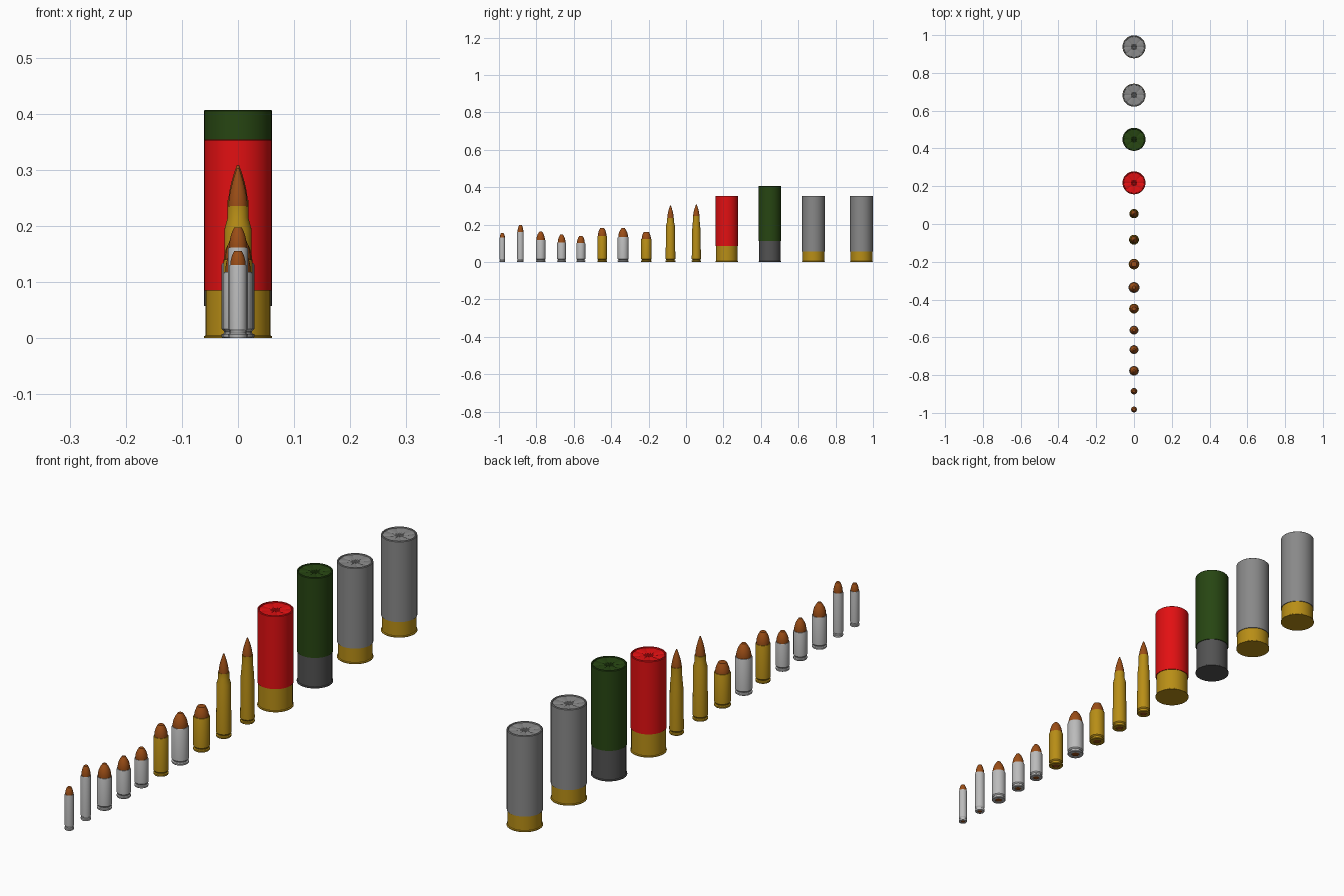
import bpy, bmesh
from math import sin, cos, pi, radians

cube = bpy.data.objects.get("Cube")
if cube:
    bpy.data.objects.remove(cube, do_unlink=True)


def material(name, r, g, b):
    m = bpy.data.materials.new(name)
    m.use_nodes = True
    m.diffuse_color = (r, g, b, 1)
    m.node_tree.nodes["Principled BSDF"].inputs["Base Color"].default_value = (r, g, b, 1)
    return m


SILVER = material("silver", 0.5, 0.5, 0.5)
BRASS = material("brass", 0.48, 0.27, 0.008)
COPPER = material("copper", 0.33, 0.075, 0.008)
RED = material("red plastic", 0.76, 0.005, 0.006)
GREEN = material("green plastic", 0.02, 0.06, 0.006)
GREY = material("grey plastic", 0.25, 0.25, 0.25)
STEEL = material("dark steel", 0.085, 0.085, 0.085)
SIDES = 32


def finish(bm, name, y, mat):
    bmesh.ops.recalc_face_normals(bm, faces=bm.faces)
    mesh = bpy.data.meshes.new(name)
    bm.to_mesh(mesh)
    bm.free()
    mesh.materials.append(mat)
    ob = bpy.data.objects.new(name, mesh)
    ob.location.y = y
    bpy.context.collection.objects.link(ob)
    bpy.ops.object.select_all(action="DESELECT")
    ob.select_set(True)
    bpy.context.view_layer.objects.active = ob
    bpy.ops.object.shade_smooth_by_angle(angle=radians(25))


def lathe(name, profile, y, mat):
    """Spin (radius, height) points about the vertical axis; radius 0 closes an end."""
    bm = bmesh.new()
    rings = []
    for r, z in profile:
        if r == 0:
            rings.append([bm.verts.new((0, 0, z))] * SIDES)
        else:
            rings.append([bm.verts.new((r * cos(2 * pi * i / SIDES), r * sin(2 * pi * i / SIDES), z))
                          for i in range(SIDES)])
    for a, b in zip(rings, rings[1:]):
        for i in range(SIDES):
            j = (i + 1) % SIDES
            corners = list(dict.fromkeys((a[i], a[j], b[j], b[i])))
            bm.faces.new(corners)
    finish(bm, name, y, mat)


def bullet(name, y, r, base, top, tip, power):
    """Curved nose from radius r down to a blunt tip."""
    steps = 8
    nose = [(tip + (r - tip) * (1 - (i / steps) ** power), base + (top - base) * i / steps)
            for i in range(steps + 1)]
    lathe(name, [(0, base - 0.02), (r, base - 0.02)] + nose + [(0, top + 0.0005)], y, COPPER)


def cartridge(name, y, r, case_top, top, tip, power, mat, neck=None):
    p = r * 0.5
    # case: primer pocket, rim, extractor groove, wall
    prof = [(0, 0.003), (p, 0.003), (p, 0), (r * 0.94, 0), (r, 0.002), (r, 0.007),
            (r * 0.86, 0.009), (r * 0.86, 0.012), (r, 0.016)]
    mouth = r * 0.96
    if neck:
        mouth, shoulder, neck_z = neck
        prof += [(r * 0.92, shoulder), (mouth, neck_z)]
    else:
        prof += [(r, case_top - 0.003)]
    prof += [(mouth, case_top), (mouth * 0.9, case_top), (mouth * 0.9, case_top - 0.01)]
    lathe(name + "_case", prof, y, mat)
    bullet(name + "_bullet", y, mouth * 0.92, case_top, top, tip, power)
    lathe(name + "_primer", [(0, 0.001), (p * 0.92, 0.001), (p * 0.92, 0.0035)], y, COPPER)


def crimp(name, y, r, z, mat):
    """Eight folded petals closing the end of a shell."""
    bm = bmesh.new()
    centre = bm.verts.new((0, 0, z - 0.006))
    rim, mid = [], []
    for i in range(SIDES):
        a = 2 * pi * i / SIDES
        fold = 0.003 if i % 4 == 0 else 0
        rim.append(bm.verts.new((r * cos(a), r * sin(a), z - 0.003 - fold * 0.4)))
        mid.append(bm.verts.new((r * 0.3 * cos(a), r * 0.3 * sin(a), z - 0.004 - fold)))
    for i in range(SIDES):
        j = (i + 1) % SIDES
        bm.faces.new((rim[i], rim[j], mid[j], mid[i]))
        bm.faces.new((mid[i], mid[j], centre))
    finish(bm, name, y, mat)


def shell(name, y, base_top, top, hull, metal):
    lathe(name + "_base", [(0, 0), (0.061, 0), (0.061, 0.003), (0.058, 0.005),
                           (0.058, base_top)], y, metal)
    lathe(name + "_hull", [(0.055, base_top), (0.0605, base_top), (0.0605, top - 0.002),
                           (0.0585, top), (0.055, top), (0.053, top - 0.006)], y, hull)
    crimp(name + "_crimp", y, 0.0545, top, hull)


# straight cases: name, y, radius, case top, overall top, tip radius, nose power, colour
for spec in [
    ("tiny_round", -0.982, 0.0155, 0.130, 0.155, 0.007, 2.0, SILVER),
    ("long_thin_round", -0.885, 0.0175, 0.162, 0.197, 0.007, 2.2, SILVER),
    ("wide_round", -0.777, 0.0255, 0.118, 0.164, 0.006, 2.2, SILVER),
    ("short_round", -0.665, 0.0235, 0.104, 0.148, 0.006, 2.2, SILVER),
    ("shortest_round", -0.562, 0.0235, 0.102, 0.140, 0.008, 2.2, SILVER),
    ("brass_round", -0.448, 0.0255, 0.140, 0.182, 0.010, 2.2, BRASS),
    ("stout_round", -0.336, 0.029, 0.134, 0.182, 0.008, 2.2, SILVER),
    ("blunt_round", -0.212, 0.028, 0.124, 0.160, 0.014, 1.8, BRASS),
]:
    cartridge(*spec)

# bottlenecked cases: last value is neck radius, shoulder height, neck height
cartridge("steep_rifle_round", -0.083, 0.026, 0.236, 0.303, 0.002, 1.6, BRASS, (0.0185, 0.195, 0.215))
cartridge("tapered_rifle_round", 0.055, 0.0245, 0.246, 0.308, 0.002, 1.6, BRASS, (0.0185, 0.170, 0.215))

# shot shells
shell("red_shell", 0.218, 0.085, 0.354, RED, BRASS)
shell("green_shell", 0.448, 0.112, 0.407, GREEN, STEEL)
shell("grey_shell_front", 0.682, 0.057, 0.354, GREY, BRASS)
shell("grey_shell_back", 0.938, 0.057, 0.354, GREY, BRASS)
